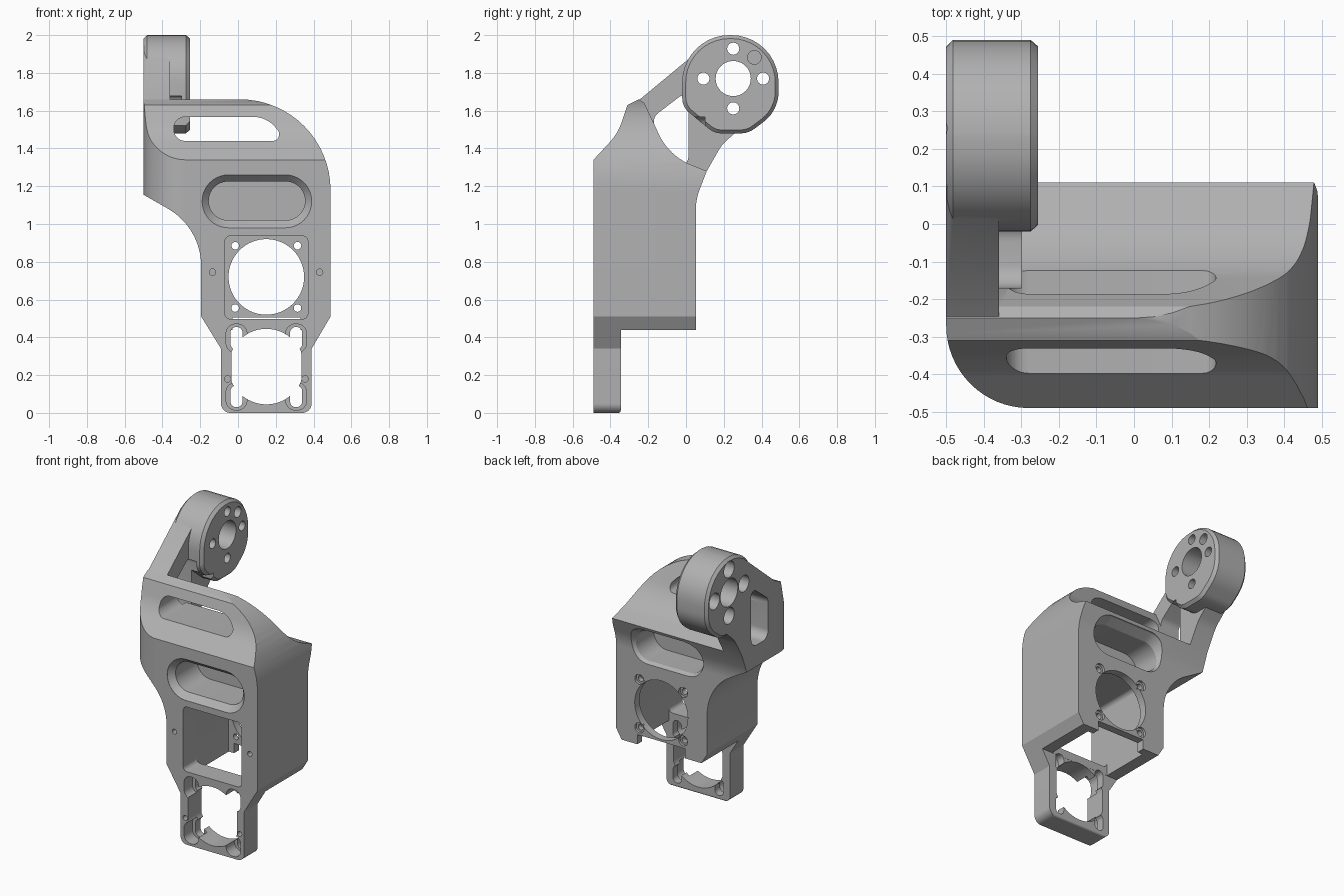
import bpy, bmesh, math
from mathutils import Vector

if "Cube" in bpy.data.objects:
    bpy.data.objects.remove(bpy.data.objects["Cube"])

grey = bpy.data.materials.new("plain grey")
grey.use_nodes = True
grey.diffuse_color = (0.44, 0.44, 0.44, 1)
grey.node_tree.nodes["Principled BSDF"].inputs["Base Color"].default_value = (0.44, 0.44, 0.44, 1)


def rounded(corners, steps=10):
    """Closed outline from (u, v, fillet radius) corners."""
    out = []
    for i, c in enumerate(corners):
        p = Vector(c[:2])
        r = c[2] if len(c) > 2 else 0
        if not r:
            out.append(p)
            continue
        a = (Vector(corners[i - 1][:2]) - p).normalized()
        b = (Vector(corners[(i + 1) % len(corners)][:2]) - p).normalized()
        half = a.angle(b) / 2
        centre = p + (a + b).normalized() * r / math.sin(half)
        start = p + a * r / math.tan(half) - centre
        end = p + b * r / math.tan(half) - centre
        a0 = math.atan2(start.y, start.x)
        sweep = math.atan2(end.y, end.x) - a0
        sweep = (sweep + math.pi) % (2 * math.pi) - math.pi
        for k in range(steps + 1):
            t = a0 + sweep * k / steps
            out.append(centre + r * Vector((math.cos(t), math.sin(t))))
    return out


def box(u0, u1, v0, v1, r=0):
    return rounded([(u0, v0, r), (u1, v0, r), (u1, v1, r), (u0, v1, r)])


def circle(u, v, r, n=32):
    return [Vector((u + r * math.cos(k * math.tau / n), v + r * math.sin(k * math.tau / n)))
            for k in range(n)]


def loft(name, axis, *sections):
    """Solid through (outline, level) sections stacked along an axis."""
    place = {"x": lambda p, d: (d, p.x, p.y),
             "y": lambda p, d: (p.x, d, p.y),
             "z": lambda p, d: (p.x, p.y, d)}[axis]
    bm = bmesh.new()
    rings = [[bm.verts.new(place(p, d)) for p in loop] for loop, d in sections]
    n = len(rings[0])
    for lo, hi in zip(rings, rings[1:]):
        for k in range(n):
            bm.faces.new((lo[k], lo[(k + 1) % n], hi[(k + 1) % n], hi[k]))
    bm.faces.new(rings[0])
    bm.faces.new(rings[-1])
    bmesh.ops.remove_doubles(bm, verts=bm.verts, dist=0.00001)
    bmesh.ops.recalc_face_normals(bm, faces=bm.faces)
    mesh = bpy.data.meshes.new(name)
    bm.to_mesh(mesh)
    bm.free()
    mesh.materials.append(grey)
    obj = bpy.data.objects.new(name, mesh)
    bpy.context.collection.objects.link(obj)
    return obj


def prism(name, axis, loop, lo, hi):
    return loft(name, axis, (loop, lo), (loop, hi))


def combine(target, tool, operation):
    mod = target.modifiers.new(operation, "BOOLEAN")
    mod.operation = operation
    mod.solver = "EXACT"
    mod.object = tool
    bpy.context.view_layer.objects.active = target
    bpy.ops.object.modifier_apply(modifier=mod.name)
    bpy.data.objects.remove(tool)


# Body: front, side and plan outlines intersected
front = rounded([(-0.09, 0, 0.05), (0.39, 0, 0.05), (0.39, 0.34), (0.49, 0.51),
                 (0.49, 1.66, 0.48), (-0.5, 1.66), (-0.5, 1.155),
                 (-0.195, 0.98, 0.35), (-0.195, 0.51), (-0.09, 0.34)], 16)
side = rounded([(-0.49, 0), (-0.345, 0, 0.015), (-0.345, 0.44), (0.052, 0.44),
                (0.052, 1.13, 0.3), (0.11, 1.28), (-0.09, 1.36, 0.32), (-0.22, 1.64),
                (-0.25, 1.66), (-0.31, 1.63), (-0.36, 1.48, 0.3), (-0.49, 1.34)])
plan = rounded([(-0.5, -0.49, 0.22), (0.5, -0.49), (0.5, 0.2), (-0.5, 0.2)], 16)
body = prism("bracket_body", "y", front, -0.6, 0.3)
combine(body, prism("side_outline", "x", side, -0.7, 0.7), "INTERSECT")
combine(body, prism("plan_outline", "z", plan, -0.1, 2.1), "INTERSECT")

# Arm reaching up and back to the motor mount
arm = rounded([(-0.25, 1.3), (-0.25, 1.655), (0.1, 1.945), (0.3, 1.95), (0.44, 1.64),
               (0.19, 1.42, 0.2), (0.11, 1.28), (0, 1.2)])
combine(body, prism("arm", "x", arm, -0.5, -0.36), "UNION")

# Chamfered mount at the arm end
mount = rounded([(-0.02, 2, 0.25), (0.49, 2, 0.25), (0.49, 1.6, 0.2), (0.33, 1.48, 0.12),
                 (0.15, 1.48, 0.1), (-0.02, 1.62, 0.1)])
centre = Vector((0.24, 1.74))
inset = [centre + (p - centre) * 0.93 for p in mount]
combine(body, loft("mount", "x", (inset, -0.5), (mount, -0.482), (mount, -0.275),
                   (inset, -0.255)), "UNION")

cutters = []


def cut(axis, loop, lo, hi):
    cutters.append(prism("cutter", axis, loop, lo, hi))


# Mount bore, bolt holes with counterbores, and a blind pin hole
cut("x", circle(0.25, 1.77, 0.093, 40), -0.7, 0)
for k in range(4):
    u = 0.25 + 0.158 * math.cos(k * math.pi / 2)
    v = 1.77 + 0.158 * math.sin(k * math.pi / 2)
    cut("x", circle(u, v, 0.032), -0.7, 0)
    cut("x", circle(u, v, 0.055), -0.7, -0.39)
cut("x", circle(0.362, 1.882, 0.036), -0.33, 0)

# Window in the arm
cut("x", rounded([(-0.17, 1.3, 0.06), (-0.17, 1.57, 0.06), (0.013, 1.71, 0.03),
                  (0.013, 1.3, 0.06)]), -0.7, -0.3)

# Upper slot through the ridge
cut("y", rounded([(-0.34, 1.44, 0.06), (0.26, 1.44, 0.035), (0.15, 1.567, 0.15),
                  (-0.34, 1.567, 0.06)]), -0.7, 0.1)

# Blind slots with sloped rims, front and back
wide = box(-0.19, 0.39, 0.98, 1.26, 0.139)
narrow = box(-0.155, 0.355, 1.02, 1.225, 0.102)
cutters.append(loft("cutter", "y", (wide, -0.6), (wide, -0.489), (narrow, -0.45), (narrow, -0.22)))
cutters.append(loft("cutter", "y", (narrow, -0.16), (narrow, 0.03), (wide, 0.09), (wide, 0.3)))

# Lower chamber, open at the front and underneath
cut("y", box(-0.07, 0.37, 0.497, 0.937, 0.03), -0.7, 0)
cut("y", box(-0.07, 0.37, 0.3, 0.6), -0.344, 0)
cut("y", box(-0.03, 0.33, 0.3, 0.506), -0.2, 0.2)

# Round opening and screw holes in the back wall
cut("y", circle(0.15, 0.72, 0.2, 64), -0.1, 0.3)
for u in (-0.015, 0.315):
    for v in (0.555, 0.885):
        cut("y", circle(u, v, 0.02, 20), -0.1, 0.3)
        cut("y", circle(u, v, 0.034, 24), 0.035, 0.3)

# Lower frame: central opening, corner slots and their recesses
opening = [Vector((max(-0.035, min(0.335, p.x)), p.y)) for p in circle(0.15, 0.245, 0.2, 64)]
cut("y", opening, -0.7, -0.2)
for u in (-0.008, 0.308):
    for lo, hi in ((0.03, 0.145), (0.335, 0.455)):
        cut("y", box(u - 0.032, u + 0.032, lo, hi, 0.031), -0.7, -0.2)
        cut("y", box(u - 0.055, u + 0.055, lo - 0.015, hi + 0.015, 0.05), -0.7, -0.4)

# Small blind pin holes on the front
for u, v in ((-0.055, 0.18), (0.355, 0.18), (-0.135, 0.745), (0.432, 0.745)):
    cut("y", circle(u, v, 0.017, 16), -0.7, -0.42)

for tool in cutters:
    combine(body, tool, "DIFFERENCE")

bpy.ops.object.select_all(action="DESELECT")
body.select_set(True)
bpy.context.view_layer.objects.active = body
bpy.ops.object.shade_smooth_by_angle(angle=math.radians(28))
